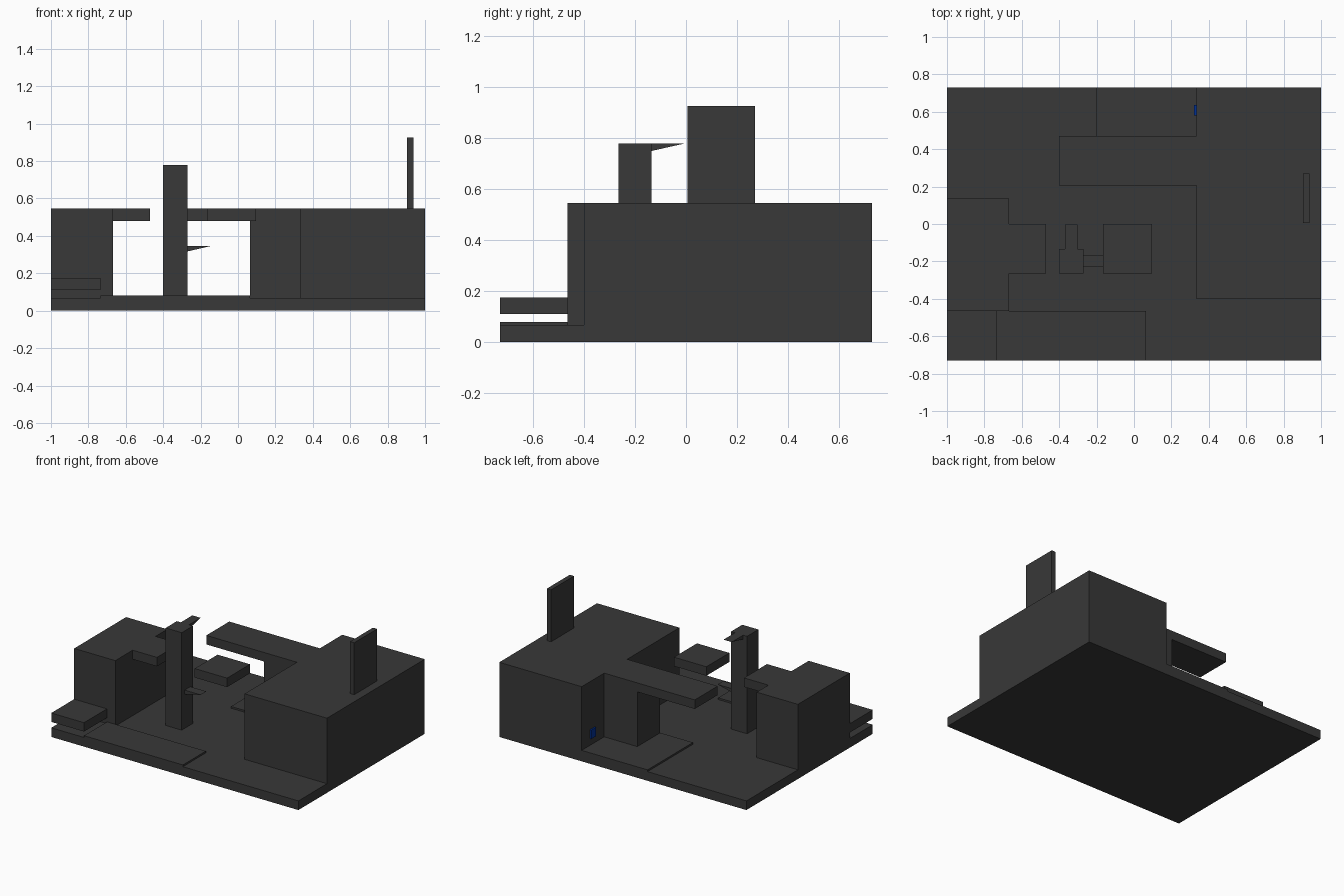
import bpy

if "Cube" in bpy.data.objects:
    bpy.data.objects.remove(bpy.data.objects["Cube"])


def material(name, color):
    m = bpy.data.materials.new(name)
    m.diffuse_color = color
    m.use_nodes = True
    m.node_tree.nodes["Principled BSDF"].inputs["Base Color"].default_value = m.diffuse_color
    return m


stone = material("dark_grey", (0.04, 0.04, 0.04, 1))
blue = material("deep_blue", (0.0, 0.03, 0.3, 1))


def mesh_object(name, verts, faces, mat=stone):
    me = bpy.data.meshes.new(name)
    me.from_pydata(verts, [], faces)
    me.materials.append(mat)
    ob = bpy.data.objects.new(name, me)
    bpy.context.collection.objects.link(ob)
    return ob


def box(name, xs, ys, zs, mat=stone):
    verts = [(x, y, z) for z in zs for x, y in
             ((xs[0], ys[0]), (xs[1], ys[0]), (xs[1], ys[1]), (xs[0], ys[1]))]
    faces = [(3, 2, 1, 0), (4, 5, 6, 7)]
    faces += [(i, (i + 1) % 4, (i + 1) % 4 + 4, i + 4) for i in range(4)]
    return mesh_object(name, verts, faces, mat)


def fin(name, root, direction, length, width, drop):
    """Wedge ledge: flat top, tapering to a thin edge away from its root."""
    (rx, ry, z), (dx, dy) = root, direction
    verts = []
    for side in (-width / 2, width / 2):
        x, y = rx - dy * side, ry + dx * side
        verts += [(x, y, z), (x + dx * length, y + dy * length, z), (x, y, z - drop)]
    faces = [(0, 2, 1), (3, 4, 5), (0, 1, 4, 3), (1, 2, 5, 4), (2, 0, 3, 5)]
    ob = mesh_object(name, verts, faces)
    ob.data.flip_normals()
    return ob


FLOOR, PAD = 0.067, 0.08      # ground top, raised pad top
UNDER, TOP = 0.48, 0.546      # underside and top of the upper level

# Ground and thin raised pads
box("ground_slab", (-1, 1), (-0.73, 0.73), (0, FLOOR))
box("front_pad", (-0.735, 0.065), (-0.73, -0.465), (FLOOR, PAD))
box("back_pad", (-0.2, 0.333), (0.205, 0.73), (FLOOR, PAD))

# Main blocks
box("left_block", (-1, -0.667), (-0.465, 0.135), (FLOOR, TOP))
box("right_block", (0.333, 1), (-0.4, 0.73), (FLOOR, TOP))
box("arm_support", (0.065, 0.333), (0.205, 0.47), (FLOOR, UNDER))

# Ledges and floating platforms
box("right_arm", (-0.4, 0.333), (0.205, 0.47), (UNDER, TOP))
box("left_ledge", (-0.667, -0.47), (-0.265, 0), (UNDER, TOP))
box("high_platform", (-0.165, 0.097), (-0.265, 0), (UNDER, TOP))
box("low_platform", (-1, -0.735), (-0.73, -0.465), (0.11, 0.175))

# Pillar with two wedge steps
box("pillar", (-0.4, -0.27), (-0.265, -0.135), (FLOOR, 0.78))
fin("lower_step", (-0.27, -0.198, 0.347), (1, 0), 0.13, 0.066, 0.03)
fin("upper_step", (-0.335, -0.135, 0.78), (0, 1), 0.133, 0.066, 0.03)

# Upright panel on the right block and small blue marker in the back recess
box("upright_panel", (0.903, 0.937), (0.005, 0.27), (TOP, 0.926))
box("wall_marker", (0.322, 0.333), (0.58, 0.635), (0.13, 0.195), blue)
